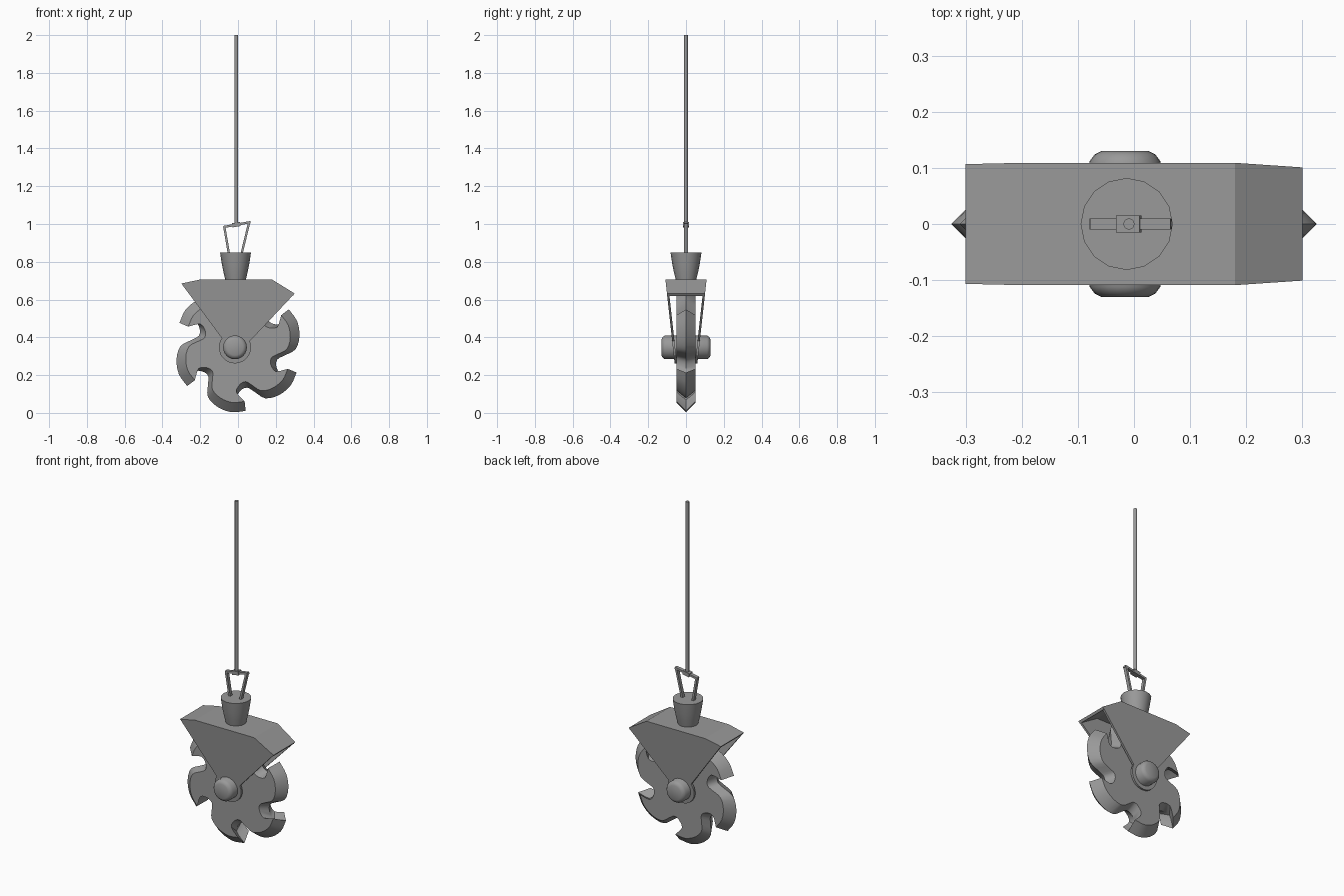
import bpy, bmesh, math
from mathutils import Vector

if "Cube" in bpy.data.objects:
    bpy.data.objects.remove(bpy.data.objects["Cube"])

steel = bpy.data.materials.new("steel grey")
steel.diffuse_color = (0.32, 0.32, 0.32, 1)
steel.use_nodes = True
steel.node_tree.nodes["Principled BSDF"].inputs["Base Color"].default_value = steel.diffuse_color


def make(name, bm, smooth=None):
    bmesh.ops.recalc_face_normals(bm, faces=bm.faces)
    me = bpy.data.meshes.new(name)
    bm.to_mesh(me)
    bm.free()
    ob = bpy.data.objects.new(name, me)
    bpy.context.collection.objects.link(ob)
    me.materials.append(steel)
    if smooth:
        bpy.ops.object.select_all(action='DESELECT')
        ob.select_set(True)
        bpy.context.view_layer.objects.active = ob
        bpy.ops.object.shade_smooth_by_angle(angle=math.radians(smooth))
    return ob


def loft(name, rings, smooth=None):
    """Skin a stack of equal closed rings and cap both ends."""
    bm = bmesh.new()
    vs = [[bm.verts.new(p) for p in r] for r in rings]
    n = len(vs[0])
    for a, b in zip(vs, vs[1:]):
        for i in range(n):
            bm.faces.new((a[i], a[(i + 1) % n], b[(i + 1) % n], b[i]))
    bm.faces.new(vs[0])
    bm.faces.new(vs[-1])
    return make(name, bm, smooth)


def bar(name, a, b, wide, deep):
    """Square bar between two points in the xz plane."""
    a, b = Vector(a), Vector(b)
    d = (b - a).normalized()
    side = Vector((d.z, 0, -d.x)) * wide
    up = Vector((0, deep, 0))
    return loft(name, [[p + side + up, p - side + up, p - side - up, p + side - up] for p in (a, b)])


def circle(cx, cz, r, n, start=0.0, sweep=2 * math.pi):
    return [(cx + r * math.cos(start + sweep * i / n), cz + r * math.sin(start + sweep * i / n)) for i in range(n)]


# saw blade: six hooked teeth, bevelled to a sharp edge on the middle plane
tooth = [(0.337, 37), (0.343, 24), (0.331, 10.5), (0.304, -1.7), (0.249, -9.5),
         (0.217, -17), (0.229, -27), (0.277, -32)]
pts = [Vector((r * math.cos(math.radians(a)), 0, r * math.sin(math.radians(a)))) for r, a in tooth]
tip2 = Vector((0.337 * math.cos(math.radians(-23)), 0, 0.337 * math.sin(math.radians(-23))))
ctrl = [pts[0] * 2 - pts[1]] + pts + [tip2, tip2 * 2 - pts[-1]]
one = []
for i in range(1, len(ctrl) - 2):
    p0, p1, p2, p3 = ctrl[i - 1:i + 3]
    for t in (0, 1 / 3, 2 / 3):
        one.append(0.5 * (2 * p1 + (p2 - p0) * t + (2 * p0 - 5 * p1 + 4 * p2 - p3) * t * t
                          + (3 * p1 - p0 - 3 * p2 + p3) * t ** 3))
outline = []
for k in range(6):
    c, s = math.cos(-k * math.pi / 3), math.sin(-k * math.pi / 3)
    outline += [Vector((p.x * c - p.z * s, 0, p.x * s + p.z * c)) for p in one]
hub = Vector((0, 0, 0.345))
face = [p * 0.85 for p in outline]
loft("saw_blade", [[hub + p + Vector((0, -0.05, 0)) for p in face], [hub + p for p in outline],
                   [hub + p + Vector((0, 0.05, 0)) for p in face]], 40)

# guard: two tapering side plates with a rounded foot round the axle
AX, AZ = -0.016, 0.347


def depth(z):
    return 0.109 - (0.706 - z) * 0.11


foot = circle(AX, AZ, 0.085, 20, math.radians(145), math.radians(250))
top = [(0.30, 0.632), (0.18, 0.706), (-0.20, 0.706), (-0.30, 0.685)]
side = foot + top
for s, label in ((-1, "front"), (1, "back")):
    loft("guard_plate_" + label, [[(x, s * depth(z), z) for x, z in side],
                                  [(x, s * (depth(z) - 0.012), z) for x, z in side]])

# guard roof: thin folded sheet
bm = bmesh.new()
rows = []
for (x, z), lower in zip(top, (0.012, 0.013, 0.012, 0.012)):
    xi = x * 0.97
    rows.append([bm.verts.new(p) for p in ((x, -depth(z), z), (x, depth(z), z),
                                           (xi, depth(z) - 0.002, z - lower), (xi, 0.002 - depth(z), z - lower))])
for a, b in zip(rows, rows[1:]):
    for i in range(4):
        bm.faces.new((a[i], a[(i + 1) % 4], b[(i + 1) % 4], b[i]))
bm.faces.new(rows[0])
bm.faces.new(rows[-1])
make("guard_roof", bm)

# axle with rounded ends
axle = [(-0.13, 0.042), (-0.124, 0.054), (-0.112, 0.063)]
axle += [(-y, r) for y, r in reversed(axle)]
loft("axle", [[(x, y, z) for x, z in circle(AX, AZ, r, 24)] for y, r in axle], 40)

# flared socket on the roof
loft("socket", [[(x, y, z) for x, y in circle(-0.013, 0, r, 16)]
                for z, r in ((0.70, 0.053), (0.745, 0.064), (0.79, 0.073), (0.85, 0.082))], 40)

# crooked hanging loop
bar("loop_leg_left", (-0.046, 0, 0.83), (-0.073, 0, 0.988), 0.006, 0.01)
bar("loop_leg_right", (0.016, 0, 0.83), (0.059, 0, 1.008), 0.006, 0.01)
bar("loop_crossbar", (-0.077, 0, 0.984), (0.066, 0, 1.01), 0.006, 0.01)
bar("rod_clasp", (-0.03, 0, 0.993), (0.012, 0, 1.0), 0.011, 0.015)

# long hanging rod
loft("hanging_rod", [[(x, y, z) for x, y in circle(-0.009, 0, 0.01, 12)] for z in (0.995, 2.0)], 40)
